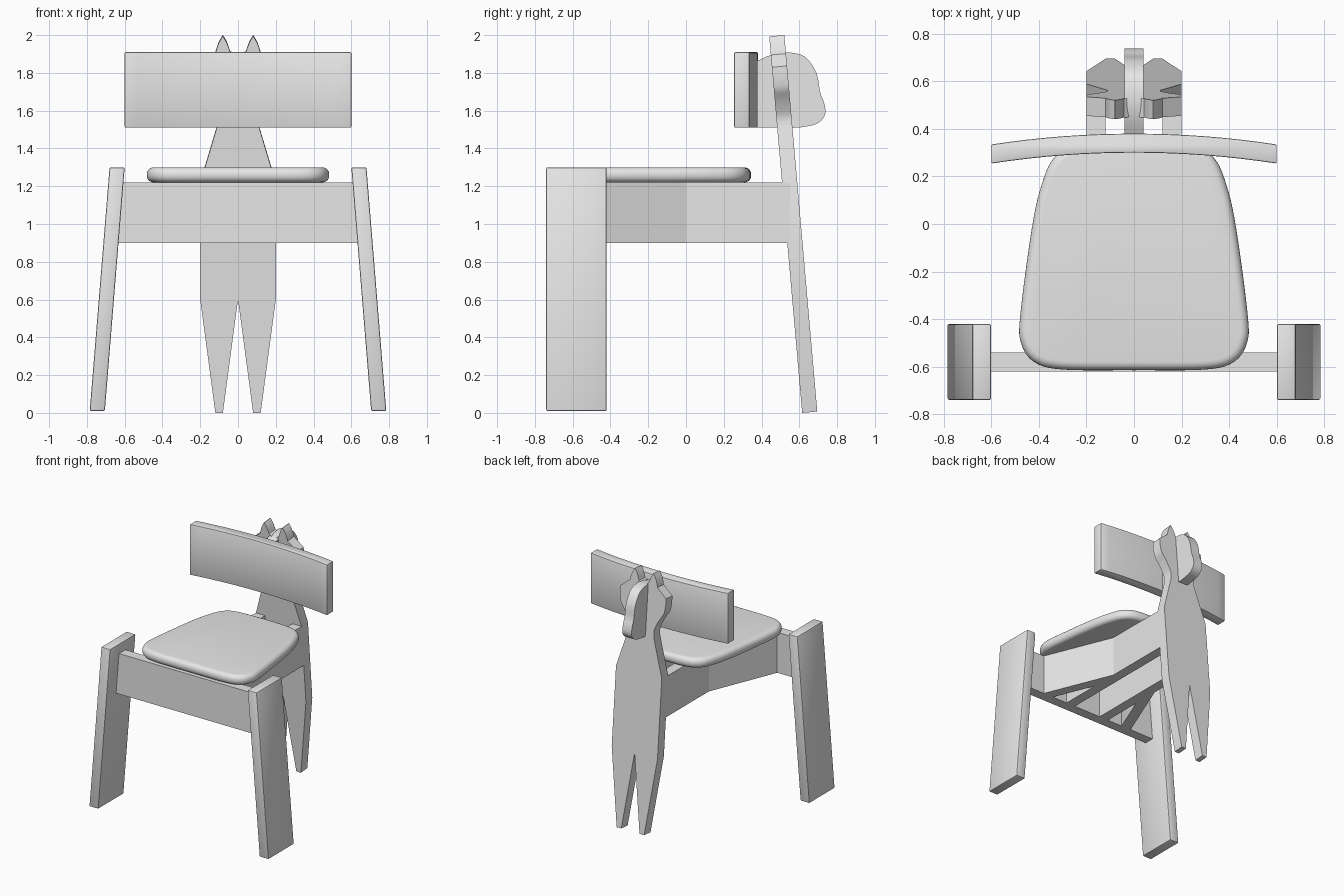
import bpy, bmesh, math
from mathutils import Vector

if "Cube" in bpy.data.objects:
    bpy.data.objects.remove(bpy.data.objects["Cube"], do_unlink=True)

grey = bpy.data.materials.new("plain grey")
grey.use_nodes = True
grey.diffuse_color = (0.8, 0.8, 0.8, 1)
grey.node_tree.nodes["Principled BSDF"].inputs["Base Color"].default_value = (0.8, 0.8, 0.8, 1)


def prism(name, outline, place, depth, bevel=0, segments=2, bevel_angle=50):
    """Extrude a flat outline; place(u, v, t) maps it into space."""
    bm = bmesh.new()
    ends = [[bm.verts.new(place(u, v, t)) for u, v in outline] for t in (0, depth)]
    for ring in ends:
        bm.faces.new(ring)
    n = len(outline)
    for i in range(n):
        j = (i + 1) % n
        bm.faces.new((ends[0][i], ends[0][j], ends[1][j], ends[1][i]))
    bmesh.ops.recalc_face_normals(bm, faces=bm.faces)
    mesh = bpy.data.meshes.new(name)
    bm.to_mesh(mesh)
    bm.free()
    mesh.materials.append(grey)
    obj = bpy.data.objects.new(name, mesh)
    bpy.context.collection.objects.link(obj)
    bpy.ops.object.select_all(action='DESELECT')
    bpy.context.view_layer.objects.active = obj
    obj.select_set(True)
    if bevel:
        mod = obj.modifiers.new("rounded edges", 'BEVEL')
        mod.width, mod.segments = bevel, segments
        mod.limit_method, mod.angle_limit = 'ANGLE', math.radians(bevel_angle)
        bpy.ops.object.modifier_apply(modifier=mod.name)
    bpy.ops.object.shade_smooth_by_angle(angle=math.radians(32))
    return obj


def smooth(points, steps=5):
    """Smooth open curve through the given points."""
    p = [Vector(q) for q in points]
    p = [2 * p[0] - p[1]] + p + [2 * p[-1] - p[-2]]
    out = []
    for a, b, c, d in zip(p, p[1:], p[2:], p[3:]):
        for k in range(steps):
            t = k / steps
            out.append(0.5 * (2 * b + (c - a) * t + (2 * a - 5 * b + 4 * c - d) * t ** 2
                              + (3 * b - a - 3 * c + d) * t ** 3))
    return [tuple(q) for q in out + [p[-2]]]


def mirrored(half):
    """Close a half outline whose first and last points lie on the axis."""
    return half + [(-x, y) for x, y in reversed(half[1:-1])]


def flat(z0):
    return lambda u, v, t: (u, v, z0 + t)


# Front legs, splayed outward
for side, name in ((1, "left_front_leg"), (-1, "right_front_leg")):
    prism(name, [(0.705, 0.01), (0.785, 0.01), (0.68, 1.3), (0.60, 1.3)],
          lambda u, v, t, s=side: (s * u, -0.74 + t, v), 0.32, bevel=0.008)

# Front rail between the legs
prism("front_rail", [(-0.635, 0.9), (0.635, 0.9), (0.61, 1.22), (-0.61, 1.22)],
      lambda u, v, t: (u, -0.62 + t, v), 0.08)

# Straight seat rails and diagonal struts
for side, name in ((1, "left"), (-1, "right")):
    def beam(u, v, t, s=side):
        return (s * u, v, 0.9 + t)
    prism(name + "_seat_rail", [(0.12, -0.54), (0.2, -0.54), (0.2, 0.55), (0.12, 0.55)], beam, 0.32)
    prism(name + "_strut", [(0.333, -0.54), (0.42, -0.54), (0.2, 0.0), (0.2, -0.215)], beam, 0.32)

# Cushioned seat
seat_half = smooth([(0, -0.615), (0.3, -0.612), (0.42, -0.58), (0.475, -0.5), (0.478, -0.38),
                    (0.43, -0.02), (0.39, 0.16), (0.335, 0.28), (0.23, 0.335), (0, 0.345)])
prism("seat", mirrored(seat_half), flat(1.22), 0.08, bevel=0.036, segments=5)

# Curved backrest
radius, cx = 2.4, 0.6
columns = [-cx + 2 * cx * i / 16 for i in range(17)]


def arc(x):
    return radius - math.sqrt(radius ** 2 - x * x)


back_outline = [(x, 0.30 - 0.6 * arc(x)) for x in columns]
back_outline += [(x, 0.38 - 0.6 * arc(x)) for x in reversed(columns)]
backrest = prism("backrest", back_outline, flat(1.51), 0.40, bevel=0.006)

# Animal-shaped rear support, leaning forward
lean = 0.0875
neck = smooth([(0.112, 1.51), (0.113, 1.57), (0.15, 1.65), (0.188, 1.71), (0.2, 1.77)], 4)
animal_half = [(0, 0.6), (0.08, 0), (0.12, 0), (0.2, 0.6), (0.2, 1.217)] + neck
animal_half += [(0.2, 1.83), (0.12, 1.895)]
animal_half += smooth([(0.118, 1.91), (0.103, 1.955), (0.081, 1.993)], 3)
animal_half += smooth([(0.079, 1.993), (0.058, 1.955), (0.042, 1.91)], 3) + [(0, 1.88)]
prism("rear_animal_support", mirrored(animal_half),
      lambda u, v, t: (u, 0.615 - lean * v + t, v + lean * t), 0.08)

# Snout plate joining the backrest to the support
snout = [(0.36, 1.51)] + smooth([(0.60, 1.51), (0.69, 1.53), (0.735, 1.575), (0.733, 1.635),
                                 (0.71, 1.70), (0.69, 1.80), (0.63, 1.885), (0.54, 1.908),
                                 (0.45, 1.895), (0.36, 1.855)], 4)
prism("snout_plate", snout, lambda u, v, t: (-0.04 + t, u, v), 0.08)
